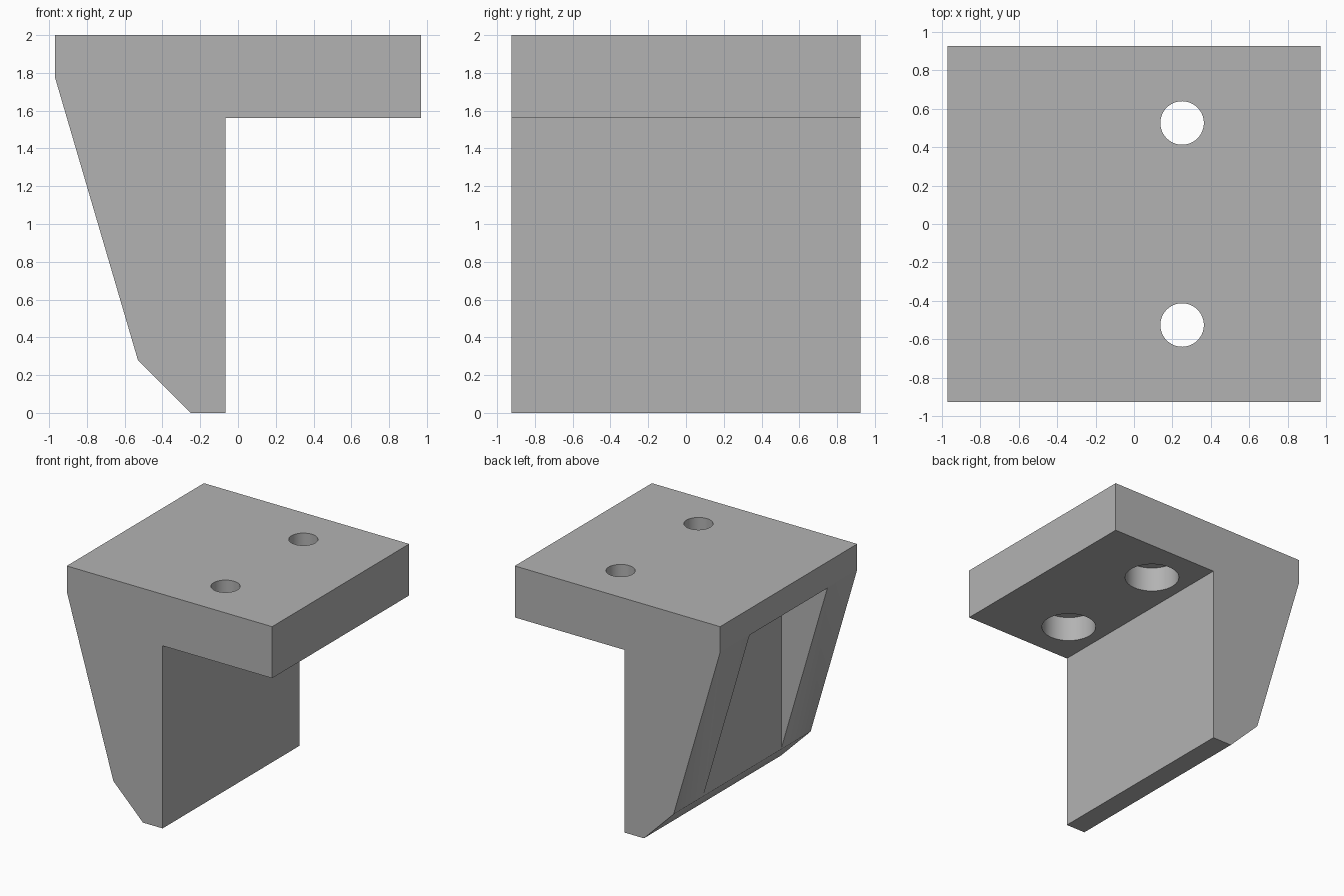
import bpy
import bmesh
from mathutils import Vector

if "Cube" in bpy.data.objects:
    bpy.data.objects.remove(bpy.data.objects["Cube"], do_unlink=True)

# Plain grey material
grey = bpy.data.materials.new("plain grey")
grey.use_nodes = True
colour = (0.45, 0.45, 0.45, 1)
grey.diffuse_color = colour
grey.node_tree.nodes["Principled BSDF"].inputs["Base Color"].default_value = colour


def finish(name, bm):
    bmesh.ops.recalc_face_normals(bm, faces=bm.faces)
    mesh = bpy.data.meshes.new(name)
    bm.to_mesh(mesh)
    bm.free()
    mesh.materials.append(grey)
    obj = bpy.data.objects.new(name, mesh)
    bpy.context.collection.objects.link(obj)
    return obj


def prism(name, profile, half_width):
    """Extrude an x-z profile symmetrically along y."""
    bm = bmesh.new()
    face = bm.faces.new([bm.verts.new((x, -half_width, z)) for x, z in profile])
    side = bmesh.ops.extrude_face_region(bm, geom=[face])["geom"]
    moved = [v for v in side if isinstance(v, bmesh.types.BMVert)]
    bmesh.ops.translate(bm, verts=moved, vec=Vector((0, 2 * half_width, 0)))
    return finish(name, bm)


def cylinder(name, x, y, radius, bottom, top):
    bm = bmesh.new()
    bmesh.ops.create_cone(bm, cap_ends=True, segments=64, radius1=radius,
                          radius2=radius, depth=top - bottom)
    bmesh.ops.translate(bm, verts=bm.verts, vec=Vector((x, y, (top + bottom) / 2)))
    return finish(name, bm)


def cut(target, cutter):
    cutter.hide_render = True
    mod = target.modifiers.new("cut", "BOOLEAN")
    mod.operation = "DIFFERENCE"
    mod.solver = "EXACT"
    mod.object = cutter
    bpy.context.view_layer.objects.active = target
    bpy.ops.object.modifier_apply(modifier=mod.name)
    bpy.data.objects.remove(cutter, do_unlink=True)


# Bracket body: top plate with a tapering leg
bracket = prism("bracket_body", [
    (-0.97, 2), (0.97, 2), (0.97, 1.56), (-0.065, 1.56),
    (-0.065, 0), (-0.25, 0), (-0.53, 0.28), (-0.97, 1.78)], 0.925)

# Wedge-shaped pocket in the sloping side, with an upright floor
cut(bracket, prism("pocket_cutter", [
    (-0.533, 0.285), (-0.533, 1.775), (-1.3, 1.775), (-1.3, 0.285)], 0.525))

# Two screw holes, each counterbored from underneath
for y in (-0.525, 0.525):
    cut(bracket, cylinder("hole_cutter", 0.25, y, 0.113, 1.4, 2.2))
    cut(bracket, cylinder("counterbore_cutter", 0.25, y, 0.218, 1.4, 1.775))

bpy.ops.object.select_all(action="DESELECT")
bracket.select_set(True)
bpy.context.view_layer.objects.active = bracket
bpy.ops.object.shade_smooth_by_angle()
